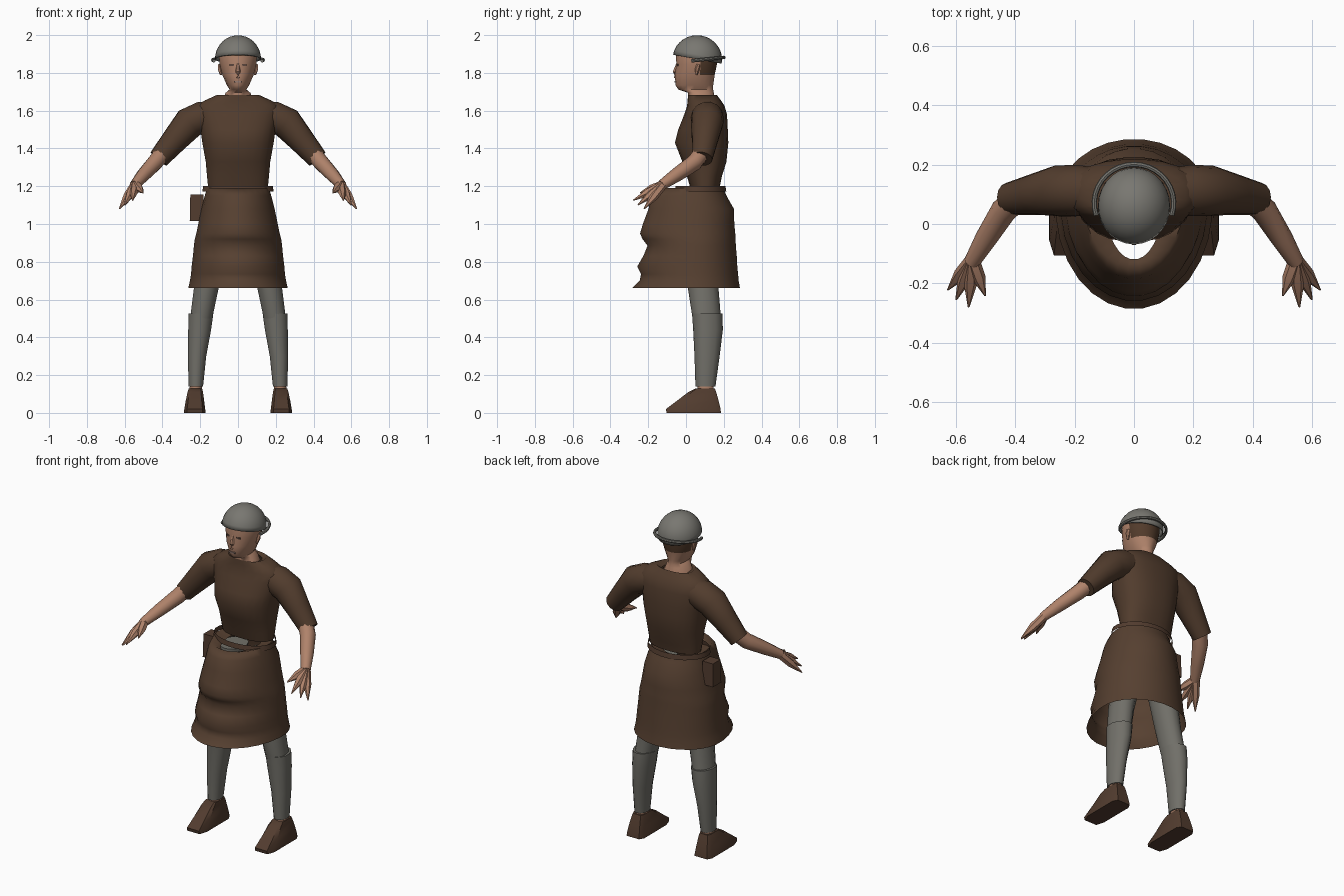
import bpy, bmesh, math
from mathutils import Vector

if "Cube" in bpy.data.objects:
    bpy.data.objects.remove(bpy.data.objects["Cube"])


def material(name, r, g, b):
    m = bpy.data.materials.new(name)
    m.use_nodes = True
    m.diffuse_color = (r, g, b, 1)
    bsdf = m.node_tree.nodes["Principled BSDF"]
    bsdf.inputs["Base Color"].default_value = (r, g, b, 1)
    bsdf.inputs["Roughness"].default_value = 0.8
    return m


SKIN = material("skin", 0.43, 0.225, 0.145)
TUNIC = material("dark brown cloth", 0.083, 0.045, 0.026)
SKIRT = material("brown cloth", 0.093, 0.051, 0.03)
LEATHER = material("brown leather", 0.084, 0.045, 0.028)
HAIR = material("brown hair", 0.085, 0.044, 0.024)
STEEL = material("grey steel", 0.19, 0.185, 0.165)
WOOL = material("grey wool", 0.165, 0.16, 0.14)
DARK = material("dark eyes", 0.1, 0.06, 0.045)
LIP = material("pale lip", 0.3, 0.2, 0.17)


def finish(name, bm, mats, angle=40):
    bmesh.ops.recalc_face_normals(bm, faces=bm.faces)
    me = bpy.data.meshes.new(name)
    bm.to_mesh(me)
    bm.free()
    for m in mats:
        me.materials.append(m)
    ob = bpy.data.objects.new(name, me)
    bpy.context.collection.objects.link(ob)
    bpy.ops.object.select_all(action='DESELECT')
    ob.select_set(True)
    bpy.context.view_layer.objects.active = ob
    bpy.ops.object.shade_smooth_by_angle(angle=math.radians(angle))
    return ob


def skin_rings(bm, rings, caps):
    # bridge equal rings of points into a surface
    rows = [[bm.verts.new(p) for p in r] for r in rings]
    n = len(rows[0])
    for a, b in zip(rows, rows[1:]):
        for i in range(n):
            j = (i + 1) % n
            bm.faces.new((a[i], a[j], b[j], b[i]))
    if caps:
        bm.faces.new(rows[0])
        bm.faces.new(rows[-1])


def loft(name, rings, mats, n=20, cy=0.06, p=1.0, caps=True, rule=None, angle=40):
    # each ring: height, centre x, half width, front y, back y
    def point(a, z, cx, rx, yf, yb):
        c, s = (math.copysign(abs(t) ** p, t) for t in (math.cos(a), math.sin(a)))
        return (cx + rx * c, cy + s * ((cy - yf) if s < 0 else (yb - cy)), z)
    bm = bmesh.new()
    turns = [2 * math.pi * (i + 0.5) / n for i in range(n)]
    skin_rings(bm, [[point(a, *r) for a in turns] for r in rings], caps)
    if rule:
        for f in bm.faces:
            f.material_index = rule(f.calc_center_median())
    return finish(name, bm, mats, angle)


def tube(name, path, radii, mat, n=10):
    pts = [Vector(q) for q in path]
    rings = []
    for i, q in enumerate(pts):
        d = pts[min(i + 1, len(pts) - 1)] - pts[max(i - 1, 0)]
        rot = d.to_track_quat('Z', 'Y')
        ring = [Vector((math.cos(a), math.sin(a), 0)) * radii[i]
                for a in (2 * math.pi * k / n for k in range(n))]
        rings.append([q + rot @ v for v in ring])
    bm = bmesh.new()
    skin_rings(bm, rings, True)
    return finish(name, bm, [mat])


def box(name, loc, size, mat, taper=1.0):
    bm = bmesh.new()
    bmesh.ops.create_cube(bm, size=1)
    for v in bm.verts:
        t = taper if v.co.z > 0 else 1
        v.co = Vector((v.co.x * size[0] * t, v.co.y * size[1] * t, v.co.z * size[2])) + Vector(loc)
    return finish(name, bm, [mat])


# Head and neck, with hair at the brow and the back
loft("head", [
    (1.62, 0, .1, .01, .165), (1.66, 0, .082, .012, .155), (1.695, 0, .066, .01, .148),
    (1.712, 0, .045, -.042, .145), (1.735, 0, .06, -.057, .145), (1.79, 0, .084, -.06, .153),
    (1.845, 0, .098, -.052, .165), (1.89, 0, .102, -.055, .168), (1.93, 0, .095, -.045, .16),
    (1.96, 0, .06, 0, .12)], [SKIN, HAIR], angle=60,
    rule=lambda c: int(c.z > 1.89 or (c.y > 0.08 and c.z > 1.79)))
tube("nose", [(0, -.045, 1.85), (0, -.058, 1.805), (0, -.054, 1.775)], [.007, .014, .011], SKIN, 6)
box("mouth", (0, -.058, 1.752), (.042, .008, .008), LIP)

# Bowl helmet, tilted back, with a bail around the rear
bm = bmesh.new()
bmesh.ops.create_uvsphere(bm, u_segments=28, v_segments=16, radius=1)
bmesh.ops.delete(bm, geom=[v for v in bm.verts if v.co.z < -0.01], context='VERTS')
for v in bm.verts:
    v.co = Vector((v.co.x * .122, v.co.y * .131, v.co.z * .126))
helmet = finish("helmet", bm, [STEEL])
helmet.location = (0, .06, 1.873)
helmet.rotation_euler.x = -0.18
shell = helmet.modifiers.new("thickness", 'SOLIDIFY')
shell.thickness = 0.006
arc = [math.pi * (k / 20 * 1.2 - .1) for k in range(21)]
tube("helmet_bail", [(.134 * math.cos(a), .07 + .131 * math.sin(a), 1.868 + .014 * math.sin(a))
                     for a in arc], [.009] * 21, STEEL, 8)

# Tunic body
loft("tunic", [
    (1.20, 0, .16, .02, .18), (1.25, 0, .165, .005, .19), (1.33, 0, .172, -.02, .215),
    (1.43, 0, .19, -.06, .225), (1.50, 0, .2, -.042, .222), (1.58, 0, .22, -.01, .218),
    (1.625, 0, .22, .005, .205), (1.655, 0, .175, .008, .185), (1.682, 0, .115, .01, .165),
    (1.665, 0, .08, .015, .153)], [TUNIC], n=24, cy=.1, p=.85, caps=False, angle=60)

# Skirt with a billowing front and a turned-in waist
loft("skirt", [
    (1.17, 0, .095, -.12, .15), (1.19, 0, .165, -.145, .2), (1.15, 0, .177, -.185, .215),
    (1.08, 0, .195, -.2, .255), (1.0, 0, .212, -.23, .257), (.95, 0, .222, -.245, .262),
    (.92, 0, .23, -.232, .264), (.885, 0, .235, -.205, .265), (.83, 0, .24, -.228, .27),
    (.775, 0, .247, -.26, .273), (.735, 0, .25, -.24, .277), (.70, 0, .256, -.247, .28),
    (.66, 0, .265, -.287, .287)], [SKIRT], n=28, caps=False, angle=85)

# Belt and side pouch
loft("belt", [(1.172, 0, .19, -.06, .215), (1.202, 0, .186, -.055, .21)],
     [LEATHER], n=24, caps=False)
box("belt_pouch", (-.218, .065, 1.085), (.075, .08, .14), LEATHER, 0.92)

for s, side in ((1, "left"), (-1, "right")):
    def arm(points):
        return [(s * x, y, z) for x, y, z in points]

    # Eye and ear
    box(side + "_eye", (s * .033, -.044, 1.842), (.026, .009, .009), DARK)
    tube(side + "_ear", arm([(.09, .055, 1.79), (.096, .06, 1.82), (.097, .065, 1.845)]),
         [.006, .012, .01], SKIN, 6)

    # Sleeve and forearm
    tube(side + "_sleeve", arm([(.1, .11, 1.58), (.19, .113, 1.565), (.258, .112, 1.535),
                                (.335, .1, 1.445), (.42, .085, 1.345)]),
         [.075, .086, .086, .07, .055], TUNIC, 14)
    tube(side + "_forearm", arm([(.39, .09, 1.385), (.44, .045, 1.325), (.5, -.05, 1.26),
                                 (.548, -.13, 1.205)]), [.045, .044, .037, .027], SKIN)

    # Fanned hand
    base = (.545, -.12, 1.21)
    tips = {"little_finger": (.628, -.222, 1.08), "middle_finger": (.6, -.255, 1.1),
            "index_finger": (.558, -.28, 1.125), "thumb": (.502, -.242, 1.165)}
    for finger, tip in tips.items():
        mid = Vector(base).lerp(Vector(tip), 0.5)
        tube(side + "_" + finger, arm([base, mid, tip]), [.024, .023, .003], SKIN, 6)

    # Leg: breeches, gaiter, ankle and shoe
    loft(side + "_breeches", [
        (1.12, s * .09, .075, .0, .18), (.9, s * .12, .08, .0, .18),
        (.66, s * .168, .067, .01, .172), (.5, s * .195, .06, .035, .185)],
        [WOOL], n=14, cy=.09)
    loft(side + "_gaiter", [
        (.525, s * .196, .067, .032, .193), (.44, s * .203, .062, .038, .195),
        (.3, s * .217, .05, .045, .178), (.14, s * .223, .039, .05, .156)],
        [WOOL], n=14, cy=.1)
    loft(side + "_ankle", [(.1, s * .225, .033, .06, .148), (.15, s * .223, .033, .06, .148)],
         [SKIN], n=12, cy=.1)
    loft(side + "_shoe", [
        (0, s * .229, .059, -.108, .188), (.02, s * .229, .057, -.112, .186),
        (.065, s * .228, .05, -.05, .175), (.11, s * .226, .042, .01, .162),
        (.13, s * .225, .036, .05, .155)], [LEATHER], n=8, cy=.08, p=.35, angle=30)
